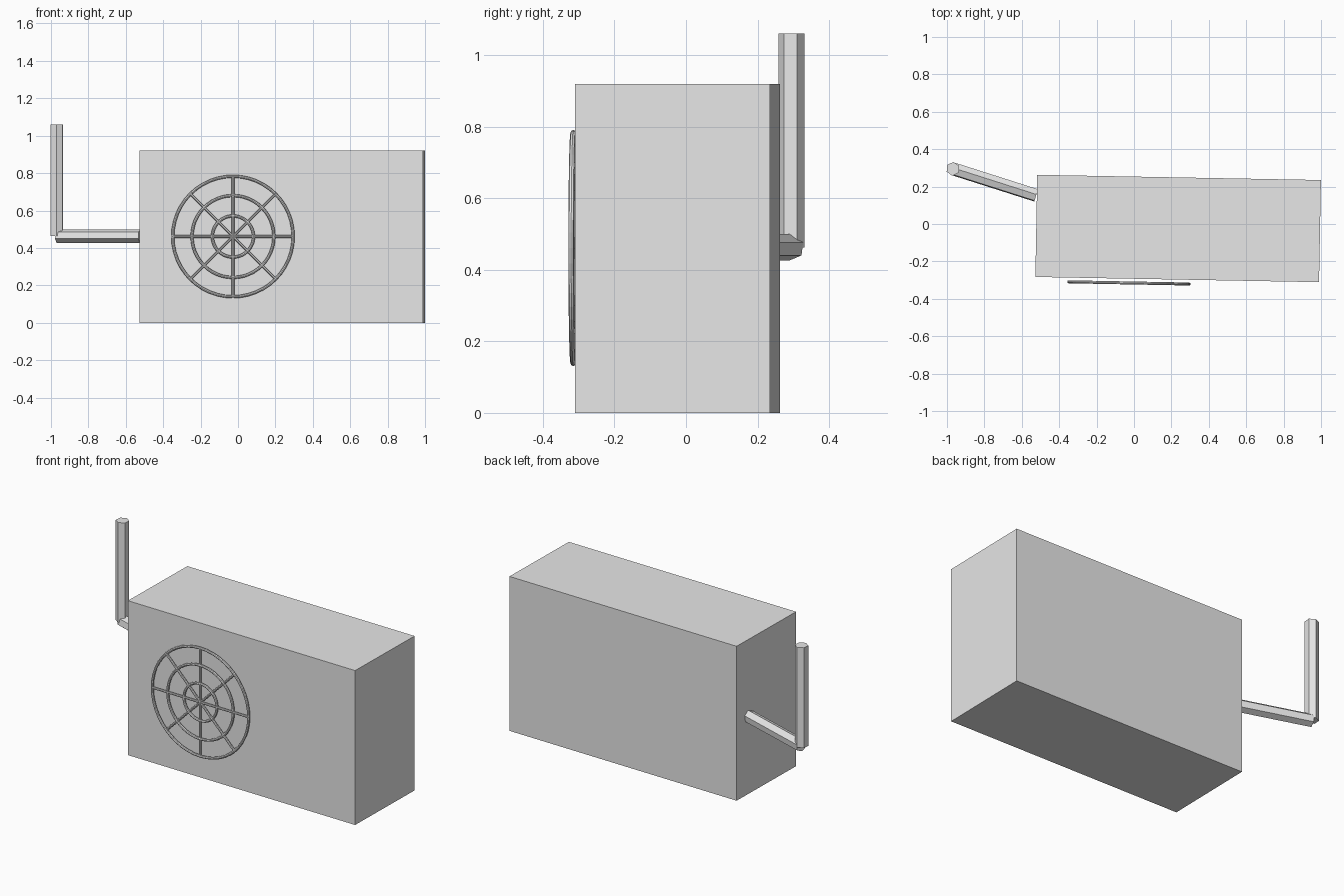
import bpy
import bmesh
from math import radians, pi, cos, sin
from mathutils import Matrix, Vector

if "Cube" in bpy.data.objects:
    bpy.data.objects.remove(bpy.data.objects["Cube"], do_unlink=True)

grey = bpy.data.materials.new("light_grey")
grey.use_nodes = True
grey.diffuse_color = (0.8, 0.8, 0.8, 1)
grey.node_tree.nodes["Principled BSDF"].inputs["Base Color"].default_value = (0.8, 0.8, 0.8, 1)

TURN = Matrix.Rotation(radians(-1.05), 4, 'Z')


def add_object(name, bm, matrix):
    bm.transform(matrix)
    bmesh.ops.recalc_face_normals(bm, faces=bm.faces)
    mesh = bpy.data.meshes.new(name)
    bm.to_mesh(mesh)
    bm.free()
    mesh.materials.append(grey)
    obj = bpy.data.objects.new(name, mesh)
    bpy.context.collection.objects.link(obj)
    return obj


def rod(name, start, end, radius, sides, spin, side_axis, parent=Matrix()):
    """Capped prism from start to end; spin is measured from side_axis."""
    start, end = Vector(start), Vector(end)
    along = (end - start).normalized()
    u = Vector(side_axis)
    u = (u - along * u.dot(along)).normalized()
    v = along.cross(u)
    bm = bmesh.new()
    rings = []
    for centre in (start, end):
        angles = [spin + 2 * pi * i / sides for i in range(sides)]
        rings.append([bm.verts.new(centre + radius * (u * cos(a) + v * sin(a))) for a in angles])
    for i in range(sides):
        j = (i + 1) % sides
        bm.faces.new((rings[0][i], rings[0][j], rings[1][j], rings[1][i]))
    for ring in rings:
        bm.faces.new(ring)
    return add_object(name, bm, parent)


def hoop(name, major, minor, parent, steps=48, sides=8):
    """Ring standing in the xz plane."""
    bm = bmesh.new()
    grid = []
    for i in range(steps):
        a = 2 * pi * i / steps
        loop = []
        for k in range(sides):
            b = 2 * pi * k / sides
            r = major + minor * cos(b)
            loop.append(bm.verts.new((r * cos(a), minor * sin(b), r * sin(a))))
        grid.append(loop)
    for i in range(steps):
        n = (i + 1) % steps
        for k in range(sides):
            m = (k + 1) % sides
            bm.faces.new((grid[i][k], grid[n][k], grid[n][m], grid[i][m]))
    return add_object(name, bm, parent)


# Casing
bm = bmesh.new()
bmesh.ops.create_cube(bm, size=1)
add_object("casing", bm, Matrix.Translation((0.236, -0.024, 0.46)) @ TURN
           @ Matrix.Diagonal((1.517, 0.546, 0.92, 1)))

# Fan grille: three hoops and four crossing bars
grille = Matrix.Translation((-0.027, -0.315, 0.461)) @ TURN
for label, radius in (("outer", 0.322), ("middle", 0.219), ("inner", 0.110)):
    hoop("grille_ring_" + label, radius, 0.008, grille)
for i in range(4):
    a = pi * i / 4
    tip = Vector((cos(a), 0, sin(a))) * 0.322
    rod("grille_bar_%d" % (i + 1), -tip, tip, 0.007, 8, 0, (0, 1, 0), grille)

# Six-sided pipes: one leaves the casing, one rises from its end
elbow = (-0.968, 0.295, 0.463)
rod("pipe_horizontal", (-0.523, 0.153, 0.463), elbow, 0.037, 6, radians(-142), (0, -1, 0))
rod("pipe_vertical", elbow, (-0.968, 0.295, 1.06), 0.037, 6, radians(25), (1, 0, 0))
